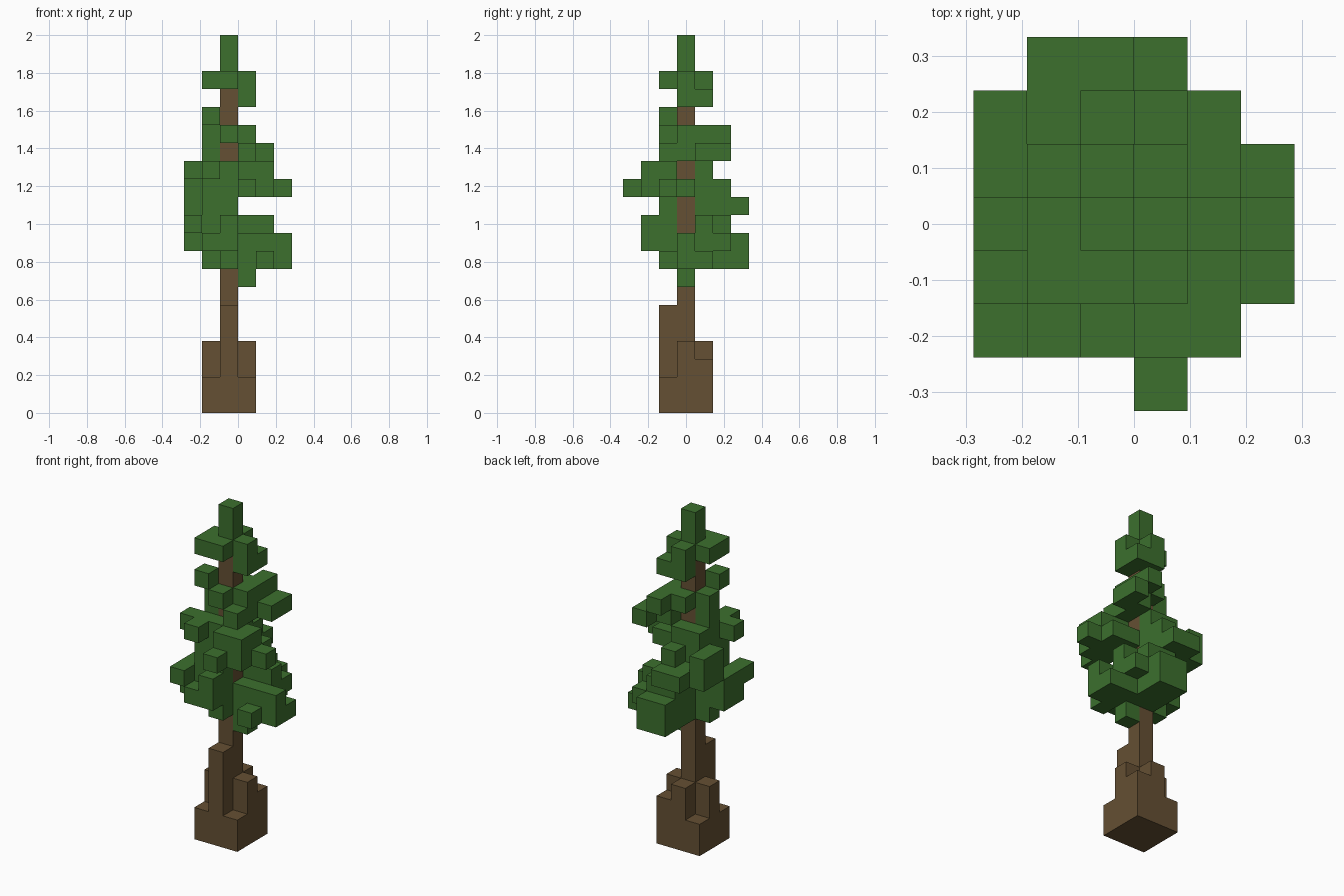
import bpy
import bmesh
from mathutils import Vector

cube = bpy.data.objects.get("Cube")
if cube:
    bpy.data.objects.remove(cube, do_unlink=True)

CELL = 2 / 21  # edge of one block


def make_material(name, colour):
    mat = bpy.data.materials.new(name)
    mat.use_nodes = True
    mat.diffuse_color = colour
    mat.node_tree.nodes["Principled BSDF"].inputs["Base Color"].default_value = colour
    return mat


bark = make_material("bark_brown", (0.130, 0.080, 0.033, 1))
leaf = make_material("leaf_green", (0.045, 0.162, 0.027, 1))


def read_layer(rows, level, front_row):
    """Turn a small plan (back row first, left column at x = -3) into block cells."""
    cells = set()
    for offset, row in enumerate(reversed(rows.split())):
        for column, mark in enumerate(row):
            if mark == "#":
                cells.add((column - 3, front_row + offset, level))
    return cells


def build_blocks(name, cells, solid, mat):
    """Make one mesh from block cells, leaving out faces buried in other blocks."""
    bm = bmesh.new()
    axes = [Vector(a) for a in ((1, 0, 0), (0, 1, 0), (0, 0, 1))]
    for cell in sorted(cells):
        centre = Vector(cell) + Vector((0.5, 0, 0.5))
        for i, axis in enumerate(axes):
            side, up = axes[(i + 1) % 3], axes[(i + 2) % 3]
            for sign in (-1, 1):
                neighbour = tuple(int(c) for c in Vector(cell) + axis * sign)
                if neighbour in solid:
                    continue
                middle = centre + axis * sign / 2
                corners = [middle + (side * s * sign + up * t) / 2
                           for s, t in ((-1, -1), (1, -1), (1, 1), (-1, 1))]
                bm.faces.new([bm.verts.new(c * CELL) for c in corners])
    bmesh.ops.remove_doubles(bm, verts=bm.verts, dist=CELL / 100)
    mesh = bpy.data.meshes.new(name)
    bm.to_mesh(mesh)
    bm.free()
    mesh.materials.append(mat)
    obj = bpy.data.objects.new(name, mesh)
    bpy.context.scene.collection.objects.link(obj)


# Foliage plans from the lowest layer up: front row number, then the rows
tiers = {
    "lower_foliage": [
        (0, "...#.."),
        (-1, "..##.. ..##.. ..#### .#.### ..#.#."),
        (-2, "..##.. ..###. ..###. ##.### ###... .##..."),
        (-2, "..##.. ..###. ##.... ###... #.#..."),
    ],
    "middle_foliage": [
        (-1, ".##... ###... ###... .#.... .##..."),
        (-3, "#.#... ###... .#.##. .##### ...##. ...#.."),
        (-2, ".##... .#.... #####. .#.##."),
    ],
    "upper_foliage": [
        (-1, "....#. ...##. .#.#.. ...#.."),
        (-1, "...#.. ..##.. .#.#.. ..#..."),
        (-1, ".#...."),
    ],
    "crown_foliage": [
        (0, "..##.. ...#.."),
        (-1, "..#... .###.. .##..."),
        (0, "..#..."),
        (0, "..#..."),
    ],
}

parts = {}
level = 7
for name, layers in tiers.items():
    parts[name] = set()
    for front_row, rows in layers:
        parts[name] |= read_layer(rows, level, front_row)
        level += 1
leaves = set().union(*parts.values())

# Roots: column heights around the trunk, back row first
root_heights = ("243", "404", "262")
roots = set()
for row, heights in enumerate(root_heights):
    for column, height in enumerate(heights):
        roots |= {(column - 2, 1 - row, z) for z in range(int(height))}

# Trunk
trunk = {(-1, 0, z) for z in range(18)} - leaves

solid = leaves | roots | trunk
build_blocks("trunk", trunk, solid, bark)
build_blocks("roots", roots, solid, bark)
for name, cells in parts.items():
    build_blocks(name, cells, solid, leaf)
